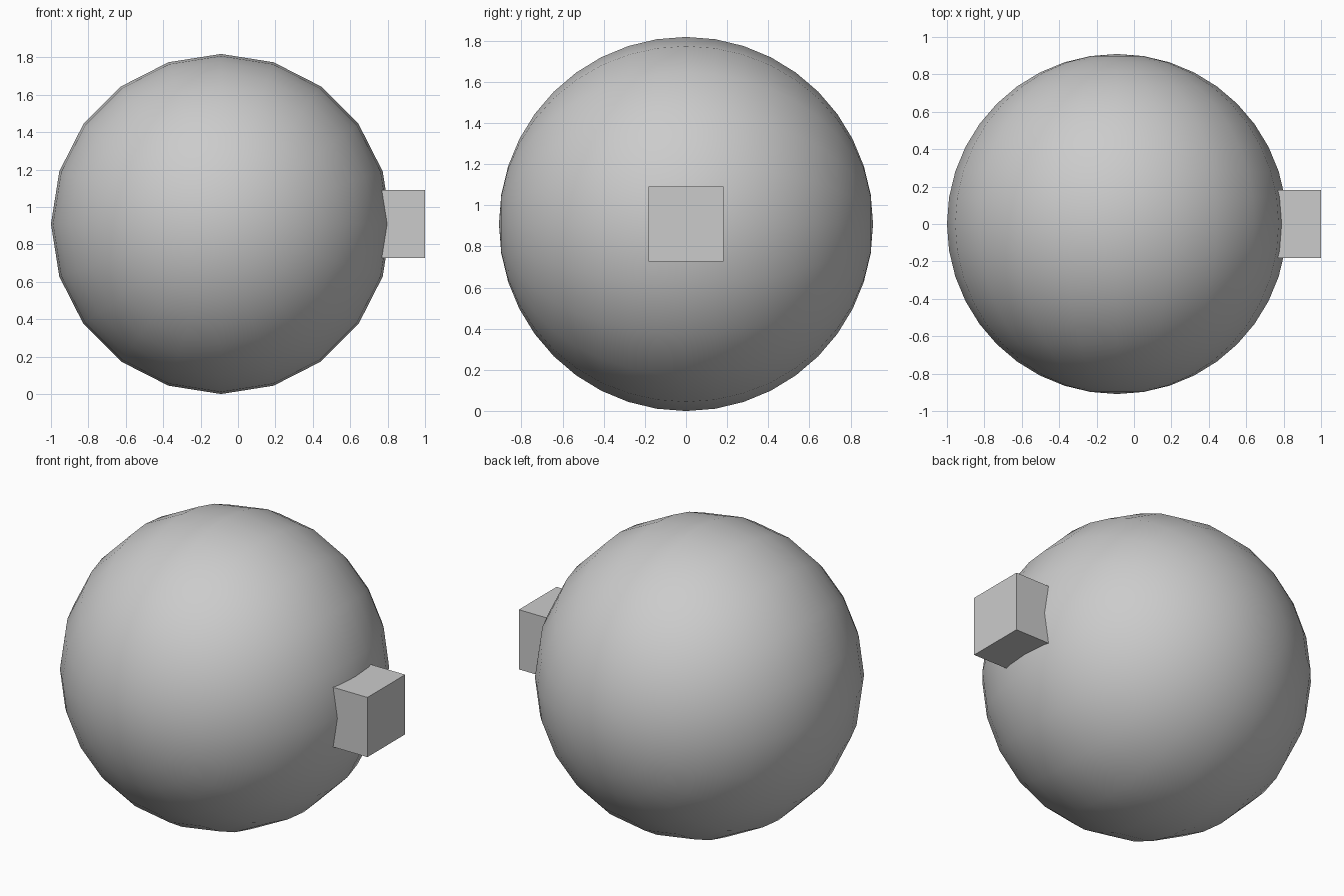
import bpy, math

if "Cube" in bpy.data.objects:
    bpy.data.objects.remove(bpy.data.objects["Cube"])

S = 1 / 1.1            # sphere radius
CX = -1 + S            # sphere centre in x

# Ball: poles lie along y, 20 segments round the front outline
bpy.ops.mesh.primitive_uv_sphere_add(segments=20, ring_count=20, radius=S)
ball = bpy.context.object
ball.name = "ball"
ball.rotation_euler = (math.pi / 2, 0, 0)
ball.location = (CX, 0, S)
bpy.ops.object.shade_smooth()

# Block: small cube centred on the ball's right-hand surface
bpy.ops.mesh.primitive_cube_add(size=0.4 * S, location=(CX + S, 0, S))
bpy.context.object.name = "side_block"
